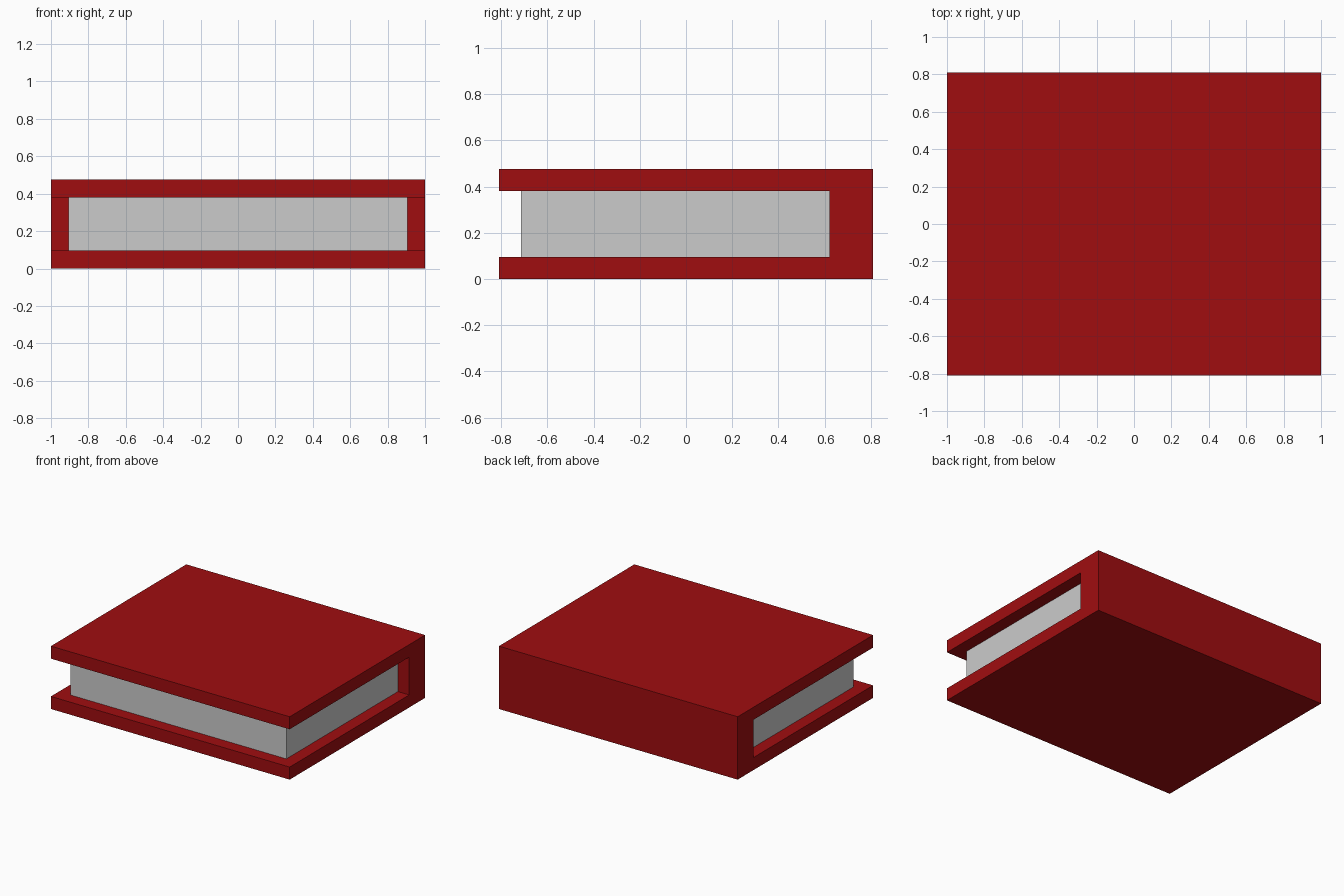
import bpy
import bmesh
from mathutils import Vector

cube = bpy.data.objects.get("Cube")
if cube:
    bpy.data.objects.remove(cube, do_unlink=True)


def make_material(name, rgb):
    mat = bpy.data.materials.new(name)
    mat.use_nodes = True
    mat.diffuse_color = (*rgb, 1)
    bsdf = next(n for n in mat.node_tree.nodes if n.type == 'BSDF_PRINCIPLED')
    bsdf.inputs["Base Color"].default_value = (*rgb, 1)
    return mat


def extrude_profile(name, profile, half_width, mat):
    """Extrude a closed (y, z) profile along x, centred on x = 0."""
    bm = bmesh.new()
    face = bm.faces.new([bm.verts.new((-half_width, y, z)) for y, z in profile])
    result = bmesh.ops.extrude_face_region(bm, geom=[face])
    moved = [v for v in result["geom"] if isinstance(v, bmesh.types.BMVert)]
    bmesh.ops.translate(bm, verts=moved, vec=Vector((2 * half_width, 0, 0)))
    bmesh.ops.recalc_face_normals(bm, faces=bm.faces)
    mesh = bpy.data.meshes.new(name)
    bm.to_mesh(mesh)
    bm.free()
    mesh.materials.append(mat)
    obj = bpy.data.objects.new(name, mesh)
    bpy.context.collection.objects.link(obj)
    return obj


red = make_material("cover red", (0.35, 0.004, 0.005))
grey = make_material("page grey", (0.6, 0.6, 0.6))

HEIGHT, BOARD = 0.476, 0.095
FRONT, BACK, SPINE = -0.81, 0.81, 0.62
TOP = HEIGHT - BOARD

# Cover: two boards joined by a thick spine
extrude_profile("book_cover", [
    (FRONT, 0), (BACK, 0), (BACK, HEIGHT), (FRONT, HEIGHT),
    (FRONT, TOP), (SPINE, TOP), (SPINE, BOARD), (FRONT, BOARD)], 1.0, red)

# Page block set in from the open edges
extrude_profile("page_block", [
    (-0.714, BOARD), (SPINE, BOARD), (SPINE, TOP), (-0.714, TOP)], 0.905, grey)
